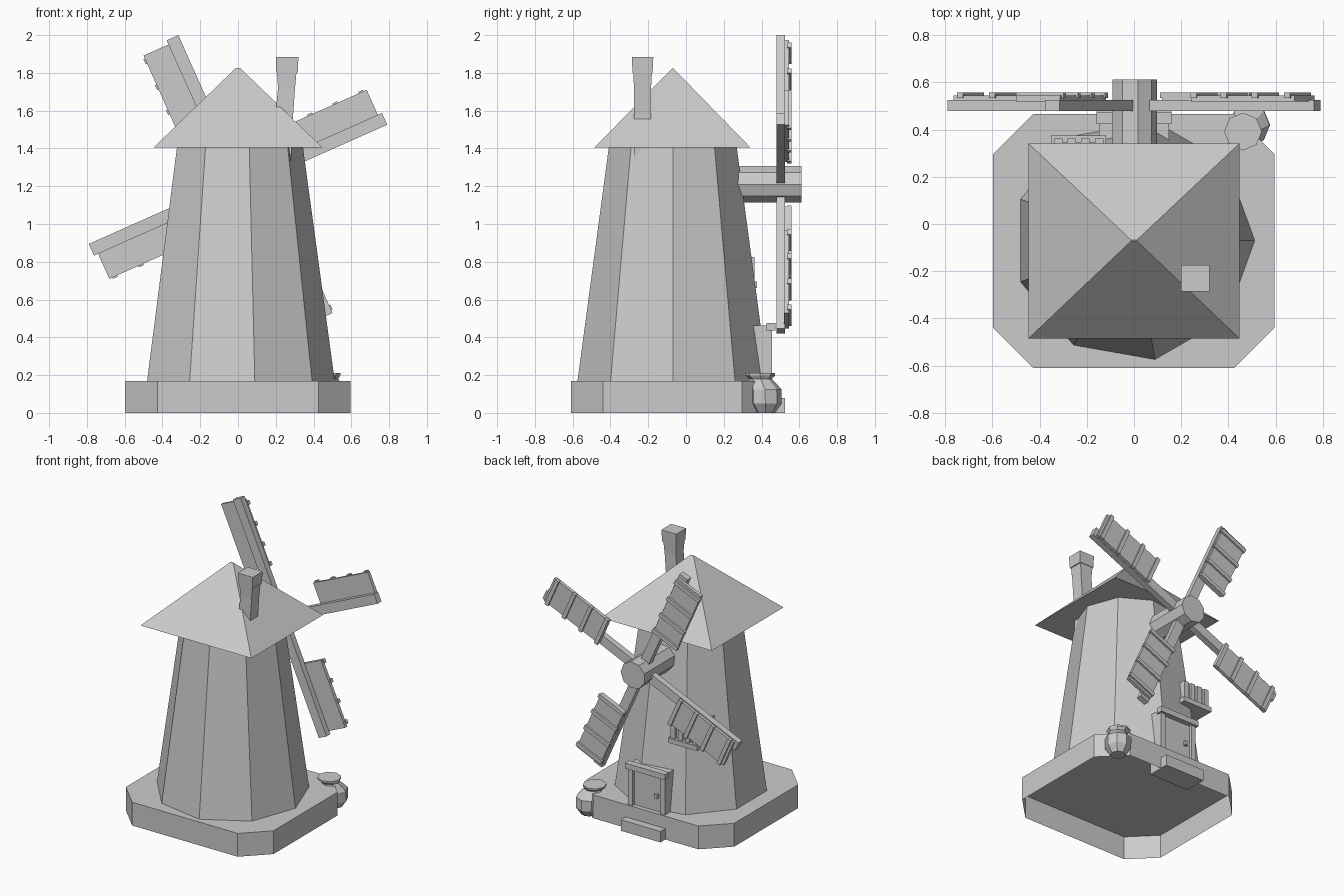
import bpy, bmesh, math
from mathutils import Matrix, Vector

if "Cube" in bpy.data.objects:
    bpy.data.objects.remove(bpy.data.objects["Cube"])

GREY = (0.6, 0.6, 0.6, 1)
mat = bpy.data.materials.new("plain grey")
mat.use_nodes = True
mat.diffuse_color = GREY
mat.node_tree.nodes["Principled BSDF"].inputs["Base Color"].default_value = GREY


def finish(name, bm):
    bmesh.ops.recalc_face_normals(bm, faces=bm.faces)
    mesh = bpy.data.meshes.new(name)
    bm.to_mesh(mesh)
    bm.free()
    mesh.materials.append(mat)
    obj = bpy.data.objects.new(name, mesh)
    bpy.context.collection.objects.link(obj)
    return obj


def loft(name, rings, floor=True):
    """Skin a stack of equal-length point rings and cap the ends."""
    bm = bmesh.new()
    loops = [[bm.verts.new(p) for p in ring] for ring in rings]
    n = len(loops[0])
    for a, b in zip(loops, loops[1:]):
        for i in range(n):
            j = (i + 1) % n
            bm.faces.new((a[i], a[j], b[j], b[i]))
    if floor:
        bm.faces.new(loops[0])
    bm.faces.new(loops[-1])
    return finish(name, bm)


def ring(n, r, z, cx=0, cy=0):
    return [(cx + r * math.cos(math.tau * i / n),
             cy + r * math.sin(math.tau * i / n), z) for i in range(n)]


def rect(x0, x1, y0, y1, z):
    return [(x0, y0, z), (x1, y0, z), (x1, y1, z), (x0, y1, z)]


def box(name, x0, x1, y0, y1, z0, z1):
    return loft(name, [rect(x0, x1, y0, y1, z) for z in (z0, z1)])


# Base slab with cut corners, hollow underneath
def slab(z):
    x0, x1, y0, y1, c = -0.597, 0.595, -0.61, 0.467, 0.17
    return [(x0 + c, y0, z), (x1 - c, y0, z), (x1, y0 + c, z), (x1, y1 - c, z),
            (x1 - c, y1, z), (x0 + c, y1, z), (x0, y1 - c, z), (x0, y0 + c, z)]


loft("base", [slab(0), slab(0.17)], floor=False)

# Tapered nine-sided tower and hipped roof
CY = -0.07
loft("tower", [ring(9, 0.512, 0.17, 0, CY), ring(9, 0.344, 1.405, 0, CY)], floor=False)
loft("roof", [rect(-0.447, 0.447, -0.485, 0.341, 1.405),
              rect(-0.012, 0.012, CY - 0.002, CY + 0.002, 1.825)])

# Chimney, its foot showing under the eaves
loft("chimney", [rect(0.18, 0.28, -0.275, -0.185, 1.33),
                 rect(0.198, 0.292, -0.275, -0.185, 1.58),
                 rect(0.212, 0.302, -0.275, -0.185, 1.72),
                 rect(0.206, 0.31, -0.28, -0.18, 1.81)])
loft("chimney_cap", [rect(0.203, 0.316, -0.283, -0.177, 1.8),
                     rect(0.2, 0.32, -0.287, -0.173, 1.885)])

# Sail hub, running back to front
HUB = Vector((0, 0, 1.21))
loft("hub", [[(x, y, z + HUB.z) for x, z, y in ring(9, 0.098, y)]
             for y in (0.2, 0.612)])

# Four sails, each laid out along +x and then turned about the hub
for i in range(4):
    parts = [box("sail_spar", 0, 0.85, 0.48, 0.525, -0.033, 0.035),
             box("sail_panel", 0.345, 0.826, 0.52, 0.545, -0.024, 0.18)]
    for r in (0.345, 0.485, 0.63, 0.78):
        parts.append(box("sail_slat", r, r + 0.028, 0.535, 0.558, -0.032, 0.188))
    turn = Matrix.Rotation(-math.radians(24 + 90 * i), 4, 'Y')
    for p in parts:
        p.data.transform(Matrix.Translation(HUB) @ turn)

# Door with frame, knob and step
box("door", -0.12, 0.12, 0.3, 0.435, 0.165, 0.45)
for s in (-1, 1):
    x = s * 0.13
    box("door_post", x - 0.018, x + 0.018, 0.3, 0.455, 0.165, 0.46)
box("door_head", -0.148, 0.148, 0.35, 0.45, 0.435, 0.462)
box("door_lintel", -0.16, 0.16, 0.425, 0.473, 0.435, 0.475)
box("door_knob", -0.085, -0.06, 0.43, 0.455, 0.27, 0.3)
box("step", -0.16, 0.16, 0.36, 0.523, 0, 0.08)

# Window with sill and upright bars
box("window", -0.335, -0.135, 0.15, 0.345, 0.67, 0.83)
box("window_sill", -0.352, -0.118, 0.2, 0.375, 0.66, 0.695)
for i in range(4):
    x = -0.322 + i * 0.058
    box("window_bar", x - 0.018, x + 0.018, 0.33, 0.362, 0.69, 0.825)

# Leaning pot with a flared rim
POT = [(0.052, 0, 0.49, 0.42), (0.087, 0.05, 0.49, 0.42), (0.088, 0.125, 0.488, 0.418),
       (0.06, 0.18, 0.47, 0.395), (0.08, 0.198, 0.462, 0.392), (0.08, 0.21, 0.462, 0.392)]
loft("pot", [ring(8, r, z, x, y) for r, z, x, y in POT])
